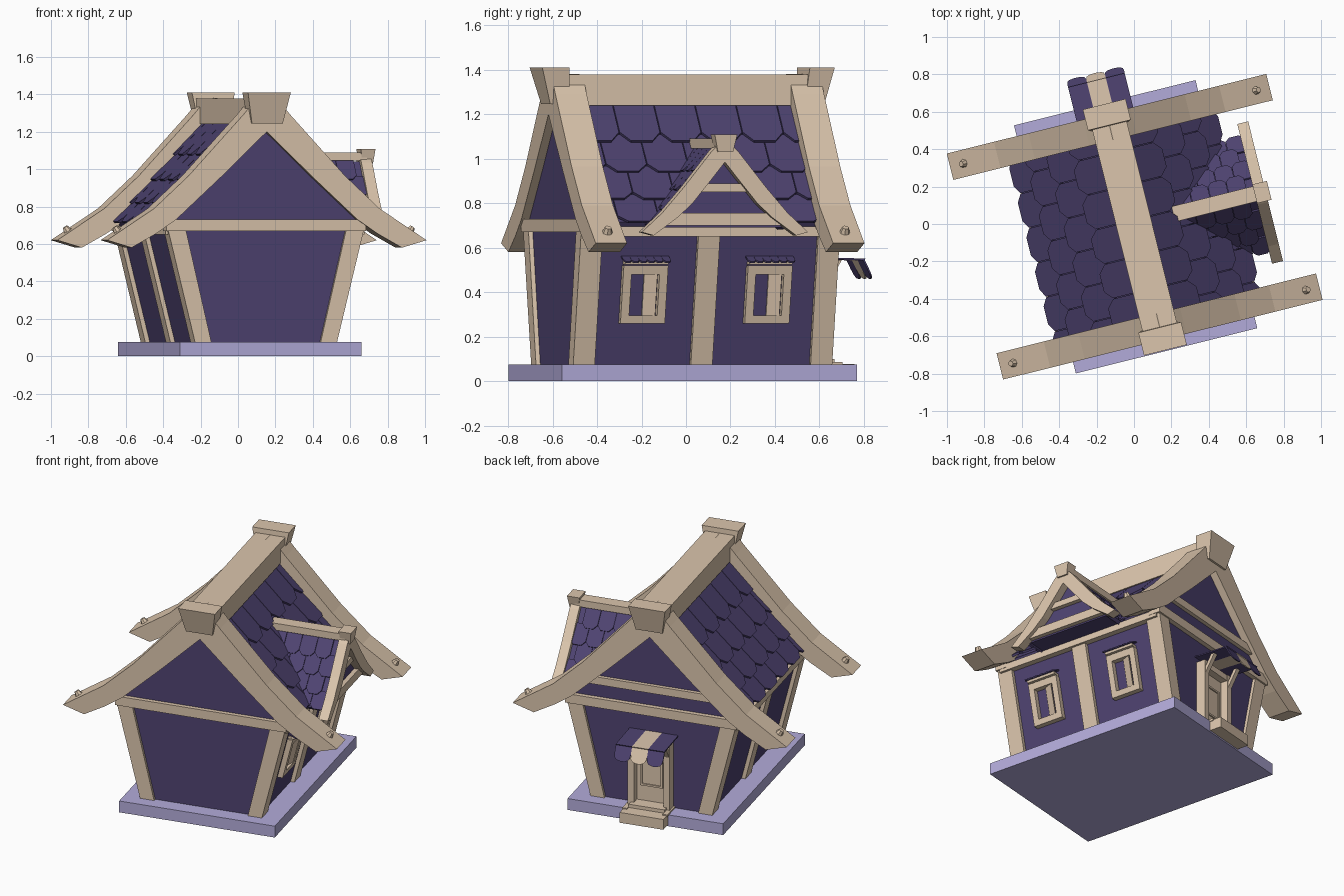
import bpy, bmesh, math
from mathutils import Vector, Matrix

if "Cube" in bpy.data.objects:
    bpy.data.objects.remove(bpy.data.objects["Cube"], do_unlink=True)

TURN = math.radians(14)


def material(name, color):
    m = bpy.data.materials.new(name)
    m.use_nodes = True
    m.diffuse_color = (*color, 1)
    m.node_tree.nodes["Principled BSDF"].inputs["Base Color"].default_value = (*color, 1)
    return m


wood = material("tan wood", (0.71, 0.56, 0.415))
purple = material("deep purple", (0.077, 0.056, 0.165))
stone = material("lilac stone", (0.45, 0.41, 0.70))


def finish(name, bm, mat):
    bmesh.ops.recalc_face_normals(bm, faces=bm.faces)
    mesh = bpy.data.meshes.new(name)
    bm.to_mesh(mesh)
    bm.free()
    mesh.materials.append(mat)
    ob = bpy.data.objects.new(name, mesh)
    ob.rotation_euler.z = TURN
    bpy.context.collection.objects.link(ob)
    return ob


def add_prism(bm, low, high):
    a = [bm.verts.new(p) for p in low]
    b = [bm.verts.new(p) for p in high]
    bm.faces.new(a)
    bm.faces.new(b)
    for i in range(len(a)):
        j = (i + 1) % len(a)
        bm.faces.new((a[i], a[j], b[j], b[i]))


# Ways of placing a flat outline (p, z) at depth d
def across(p, z, d):
    return Vector((p, d, z))


def along(p, z, d):
    return Vector((d, p, z))


def wall_u(z):
    return 0.365 + 0.248 * (z - 0.075)


def on_wall(p, z, d):
    return Vector((wall_u(z) + d, p, z))


def prism(name, pts, d0, d1, mat, place=across):
    bm = bmesh.new()
    add_prism(bm, [place(p, z, d0) for p, z in pts], [place(p, z, d1) for p, z in pts])
    return finish(name, bm, mat)


def rect(p0, p1, z0, z1):
    return [(p0, z0), (p1, z0), (p1, z1), (p0, z1)]


def box(name, u0, u1, v0, v1, z0, z1, mat=wood):
    return prism(name, rect(u0, u1, z0, z1), v0, v1, mat)


def mirrored(outer, inner):
    """Closed outline of a symmetric rafter pair; both lists start at the apex."""
    left = [(-p, z) for p, z in outer[:0:-1]]
    return left + outer + inner[:0:-1] + [inner[0]] + [(-p, z) for p, z in inner[1:]]


def tiles(name, rows, a0, a1, width, place, thick=0.014, lift=0.014):
    """Staggered rows of chamfered tiles; rows are (out, z) breakpoints."""
    bm = bmesh.new()
    count = round((a1 - a0) / width)
    for r in range(len(rows) - 1):
        top, bot = Vector(rows[r]), Vector(rows[r + 1])
        d = bot - top
        n = Vector((-d.y, d.x)).normalized()
        shift = width / 2 if r % 2 else 0
        for k in range(count + r % 2):
            c = a0 + (k + 0.5) * width - shift
            shape = [(-0.49, -0.1), (0.49, -0.1), (0.49, 0.9),
                     (0.26, 1.14), (-0.26, 1.14), (-0.49, 0.9)]
            loops = []
            for h in (0, thick):
                loop = []
                for x, f in shape:
                    q = top + d * f + n * (h + lift * max(f, 0))
                    loop.append(place(q.x, q.y, min(max(c + x * width, a0 - 0.05), a1 + 0.05)))
                loops.append(loop)
            add_prism(bm, *loops)
    return finish(name, bm, purple)


# Base and body
box("base_slab", -0.495, 0.505, -0.70, 0.667, 0, 0.075, stone)
prism("house_walls", [(-0.365, 0.07), (0.365, 0.07), (0.52, 0.695), (0, 1.20), (-0.52, 0.695)],
      -0.60, 0.56, purple)
for v, where in ((-0.60, "front"), (0.50, "back")):
    prism(f"{where}_gable_panel", [(-0.52, 0.72), (0.52, 0.72), (0, 1.25)],
          v, v + 0.06, purple)

# Leaning posts and wall-top beams
for s, side in ((1, "left"), (-1, "right")):
    for v0, v1, where in ((-0.62, -0.52, "front"), (-0.075, 0.025, "middle"), (0.48, 0.58, "back")):
        pts = [(0.30, 0.07), (0.39, 0.07), (0.543, 0.69), (0.445, 0.69)]
        prism(f"{side}_{where}_post", [(s * p, z) for p, z in pts], v0, v1, wood)
    prism(f"{side}_eave_beam", [(s * p, z) for p, z in rect(0.48, 0.548, 0.65, 0.695)],
          -0.6, 0.56, wood)
box("front_cross_beam", -0.55, 0.55, -0.628, -0.55, 0.67, 0.73)
box("back_cross_beam", -0.55, 0.55, 0.51, 0.59, 0.67, 0.73)
box("back_upper_beam", -0.42, 0.42, 0.51, 0.585, 0.82, 0.87)

# Curved gable rafters with pegs
outer = [(0, 1.38), (0.075, 1.355), (0.13, 1.29), (0.43, 0.965), (0.62, 0.79), (0.88, 0.62)]
inner = [(0, 1.20), (0.25, 0.96), (0.50, 0.73), (0.61, 0.655), (0.745, 0.58)]
for v, where in ((-0.565, "front"), (0.535, "back")):
    prism(f"{where}_rafters", mirrored(outer, inner), v - 0.0725, v + 0.0725, wood)
    for s in (1, -1):
        bm = bmesh.new()
        turn = Matrix.Translation((s * 0.805, v, 0.668)) @ Matrix.Rotation(s * 0.58, 4, "Y")
        bmesh.ops.create_cone(bm, cap_ends=True, segments=7, radius1=0.032, radius2=0.015,
                              depth=0.055, matrix=turn)
        finish(f"{where}_peg", bm, wood)

# Main roof
slope = [(0.05, 1.255), (0.20, 1.085), (0.33, 0.945), (0.445, 0.82), (0.54, 0.715)]
box("ridge_beam", -0.095, 0.095, -0.6, 0.57, 1.24, 1.378)
for s, side in ((1, "left"), (-1, "right")):
    def on_roof(o, z, a, s=s):
        return Vector((s * o, a, z))
    tiles(f"{side}_roof_tiles", slope, -0.55, 0.545, 0.19, on_roof)
    under = slope + [(p - 0.02, z - 0.03) for p, z in reversed(slope)]
    prism(f"{side}_roof_deck", [(s * p, z) for p, z in under], -0.52, 0.5, purple)


def cap(name, center, low, high, z0, z1):
    """Flared block, wider on top."""
    bm = bmesh.new()
    loops = []
    for (hu, v0, v1), z in ((low, z0), (high, z1)):
        loops.append([center + Vector((x, y, z)) for x, y in
                      ((-hu, v0), (hu, v0), (hu, v1), (-hu, v1))])
    add_prism(bm, *loops)
    finish(name, bm, wood)


origin = Vector((0, 0, 0))
cap("front_ridge_cap", origin, (0.085, -0.65, -0.56), (0.118, -0.695, -0.57), 1.245, 1.41)
cap("back_ridge_cap", origin, (0.085, 0.53, 0.62), (0.118, 0.545, 0.66), 1.245, 1.41)

# Dormer
prism("dormer_gable", [(-0.28, 0.69), (0.28, 0.69), (0, 1.02)], 0.3, 0.67, purple, along)
d_outer = [(0, 1.09), (0.06, 1.035), (0.19, 0.872), (0.29, 0.757), (0.385, 0.67)]
d_inner = [(0, 0.985), (0.06, 0.91), (0.15, 0.80), (0.22, 0.735), (0.33, 0.655)]
prism("dormer_rafters", mirrored(d_outer, d_inner), 0.665, 0.725, wood, along)
box("dormer_lower_bar", 0.65, 0.70, -0.27, 0.27, 0.70, 0.755)
box("dormer_upper_bar", 0.65, 0.70, -0.15, 0.15, 0.85, 0.888)
box("dormer_ridge", 0.205, 0.70, -0.042, 0.042, 1.045, 1.09)
cap("dormer_ridge_cap", Vector((0.705, 0, 0)), (0.03, -0.035, 0.035), (0.04, -0.052, 0.052),
    1.03, 1.108)
d_slope = [(0.02, 1.04), (0.09, 0.948), (0.16, 0.862), (0.235, 0.773), (0.30, 0.702)]
for s, side in ((1, "back"), (-1, "front")):
    def on_dormer(o, z, a, s=s):
        return Vector((a, s * o, z))
    tiles(f"dormer_{side}_tiles", d_slope, 0.23, 0.63, 0.1, on_dormer, 0.01, 0.01)
    under = d_slope + [(p - 0.015, z - 0.02) for p, z in reversed(d_slope)]
    prism(f"dormer_{side}_deck", [(s * p, z) for p, z in under], 0.25, 0.67, purple, along)

# Windows on the left wall
for c, where in ((-0.312, "front"), (0.264, "back")):
    parts = {"left_jamb": rect(c - 0.103, c - 0.065, 0.26, 0.52),
             "right_jamb": rect(c + 0.065, c + 0.103, 0.26, 0.52),
             "sill": rect(c - 0.065, c + 0.065, 0.26, 0.295),
             "head": rect(c - 0.065, c + 0.065, 0.48, 0.52)}
    for part, pts in parts.items():
        prism(f"{where}_window_{part}", pts, -0.01, 0.035, wood, on_wall)

    # Shutter swung slightly open
    def ajar(p, z, d):
        return on_wall(p, z, d + 0.4 * (p - c))
    prism(f"{where}_window_shutter", rect(c, c + 0.056, 0.295, 0.48), 0.002, 0.01, wood, ajar)
    prism(f"{where}_window_awning_rail", rect(c - 0.1, c + 0.1, 0.525, 0.54), -0.01, 0.045,
          wood, on_wall)

    def over_window(o, z, a):
        return Vector((wall_u(0.52) + o, a, z))
    tiles(f"{where}_window_awning", [(0, 0.56), (0.06, 0.535)], c - 0.11, c + 0.11, 0.0367,
          over_window, 0.008, 0)

# Back door with steps
box("door", -0.1, 0.1, 0.54, 0.575, 0.075, 0.5)
for s in (1, -1):
    box("door_post", s * 0.095, s * 0.135, 0.54, 0.625, 0.075, 0.52)
    box("door_panel_stile", s * 0.06, s * 0.072, 0.56, 0.583, 0.2, 0.4)
    prism("awning_brace", [(0.60, 0.39), (0.60, 0.43), (0.665, 0.545), (0.69, 0.545)],
          s * 0.10, s * 0.13, wood, along)
for z in (0.2, 0.388):
    box("door_panel_rail", -0.06, 0.06, 0.56, 0.583, z, z + 0.012)
box("door_lintel", -0.135, 0.135, 0.54, 0.62, 0.48, 0.52)
box("lower_step", -0.14, 0.14, 0.56, 0.745, 0.01, 0.078)
box("upper_step", -0.115, 0.115, 0.56, 0.66, 0.07, 0.1)
for s in (1, -1):
    box("step_side", s * 0.115, s * 0.145, 0.56, 0.69, 0.07, 0.085)


# Striped door awning with scalloped flaps
def hanging(p, z, d):
    return Vector((p, 0.785 + (0.55 - z) * 0.5 + d, z))


for i, mat in enumerate((purple, wood, purple)):
    r = 0.052
    u0 = -0.165 + i * 2 * r
    prism("awning_stripe", [(0.55, 0.55), (0.79, 0.543), (0.795, 0.551), (0.55, 0.558)],
          u0, u0 + 2 * r, mat, along)
    curve = [(u0 + r - r * math.cos(k * math.pi / 8),
              0.505 - 0.045 * math.sin(k * math.pi / 8) ** 0.6) for k in range(9)]
    prism("awning_flap", [(u0 + 2 * r, 0.55), (u0, 0.55)] + curve, -0.004, 0.004, mat, hanging)
